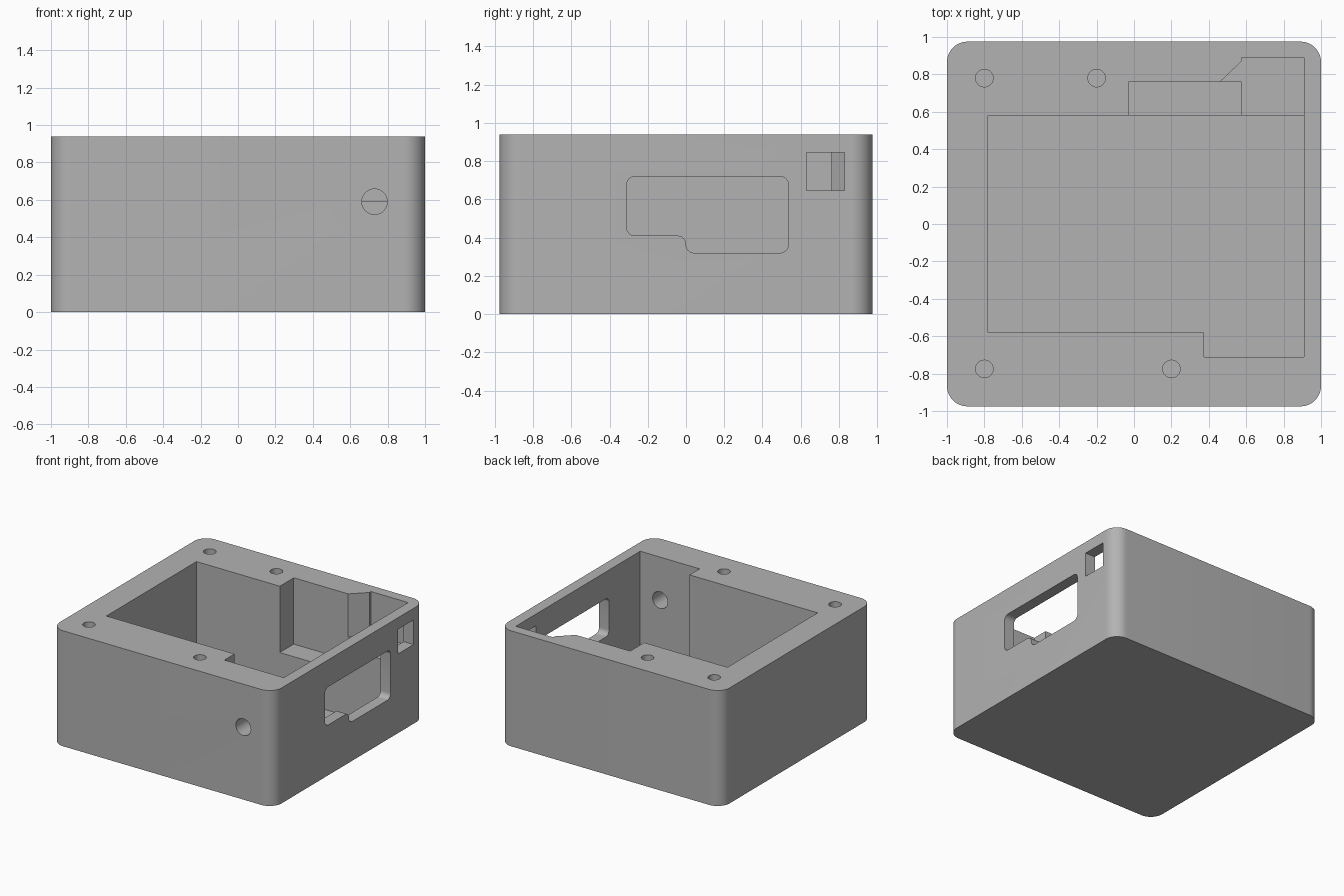
import bpy, bmesh, math
from mathutils import Vector

cube = bpy.data.objects.get("Cube")
if cube:
    bpy.data.objects.remove(cube, do_unlink=True)

HEIGHT = 0.94

grey = bpy.data.materials.new("plain grey")
grey.use_nodes = True
grey.diffuse_color = (0.45, 0.45, 0.45, 1)
grey.node_tree.nodes["Principled BSDF"].inputs["Base Color"].default_value = grey.diffuse_color


def rounded(points, radius, steps=8):
    """Fillet every right-angled corner of a closed outline."""
    pts = [Vector(p) for p in points]
    out = []
    for i, p in enumerate(pts):
        a = (pts[i - 1] - p).normalized() * radius
        b = (pts[(i + 1) % len(pts)] - p).normalized() * radius
        for k in range(steps + 1):
            t = k / steps * math.pi / 2
            out.append(p + a * (1 - math.sin(t)) + b * (1 - math.cos(t)))
    return out


def rect(a0, b0, a1, b1):
    return [(a0, b0), (a1, b0), (a1, b1), (a0, b1)]


def circle(a, b, r, n=32):
    return [(a + r * math.cos(2 * math.pi * i / n), b + r * math.sin(2 * math.pi * i / n))
            for i in range(n)]


def prism(name, outline, start, end, axis="z"):
    """Extrude an outline along an axis."""
    place = {"z": lambda a, b, t: (a, b, t),
             "x": lambda a, b, t: (t, a, b),
             "y": lambda a, b, t: (a, t, b)}[axis]
    bm = bmesh.new()
    ends = [[bm.verts.new(place(p[0], p[1], t)) for p in outline] for t in (start, end)]
    bm.faces.new(ends[0])
    bm.faces.new(ends[1])
    n = len(outline)
    for i in range(n):
        j = (i + 1) % n
        bm.faces.new((ends[0][i], ends[0][j], ends[1][j], ends[1][i]))
    bmesh.ops.recalc_face_normals(bm, faces=bm.faces)
    mesh = bpy.data.meshes.new(name)
    bm.to_mesh(mesh)
    bm.free()
    mesh.materials.append(grey)
    obj = bpy.data.objects.new(name, mesh)
    bpy.context.collection.objects.link(obj)
    return obj


# Outer block with rounded vertical corners
body = prism("enclosure_body", rounded(rect(-1, -0.975, 1, 0.975), 0.11, 12), 0, HEIGHT)

TOP = HEIGHT + 0.1
cutters = []

# Main cavity with its front step
cavity = [(-0.78, -0.58), (0.375, -0.58), (0.375, -0.71), (0.91, -0.71), (0.91, 0.58), (-0.78, 0.58)]
cutters.append(prism("main_cavity", cavity, 0.045, TOP))

# Shallower pockets along the back wall
cutters.append(prism("back_pocket", rect(-0.03, 0.5, 0.575, 0.76), 0.40, TOP))
corner = [(0.36, 0.5), (0.91, 0.5), (0.91, 0.89), (0.575, 0.89), (0.575, 0.87), (0.36, 0.664)]
cutters.append(prism("corner_pocket", corner, 0.59, TOP))

# Side openings: stepped window and small square port
window = [(-0.31, 0.41), (0, 0.41), (0, 0.32), (0.535, 0.32), (0.535, 0.72), (-0.31, 0.72)]
cutters.append(prism("side_window", rounded(window, 0.043), 0.8, 1.1, "x"))
cutters.append(prism("side_port", rect(0.63, 0.645, 0.83, 0.845), 0.8, 1.1, "x"))

# Round hole through the front wall
cutters.append(prism("front_hole", circle(0.73, 0.59, 0.068), -1.1, -0.6, "y"))

# Screw holes in the rim
for x, y in [(-0.8, -0.775), (0.2, -0.775), (-0.8, 0.78), (-0.2, 0.78)]:
    cutters.append(prism("screw_hole", circle(x, y, 0.047), 0.5, TOP))

# Cut everything out of the block
bpy.ops.object.select_all(action="DESELECT")
bpy.context.view_layer.objects.active = body
body.select_set(True)
for cutter in cutters:
    cutter.hide_render = True
    mod = body.modifiers.new(cutter.name, "BOOLEAN")
    mod.operation = "DIFFERENCE"
    mod.solver = "EXACT"
    mod.object = cutter
    bpy.ops.object.modifier_apply(modifier=mod.name)
    bpy.data.objects.remove(cutter, do_unlink=True)

bpy.ops.object.shade_smooth_by_angle(angle=math.radians(30))
